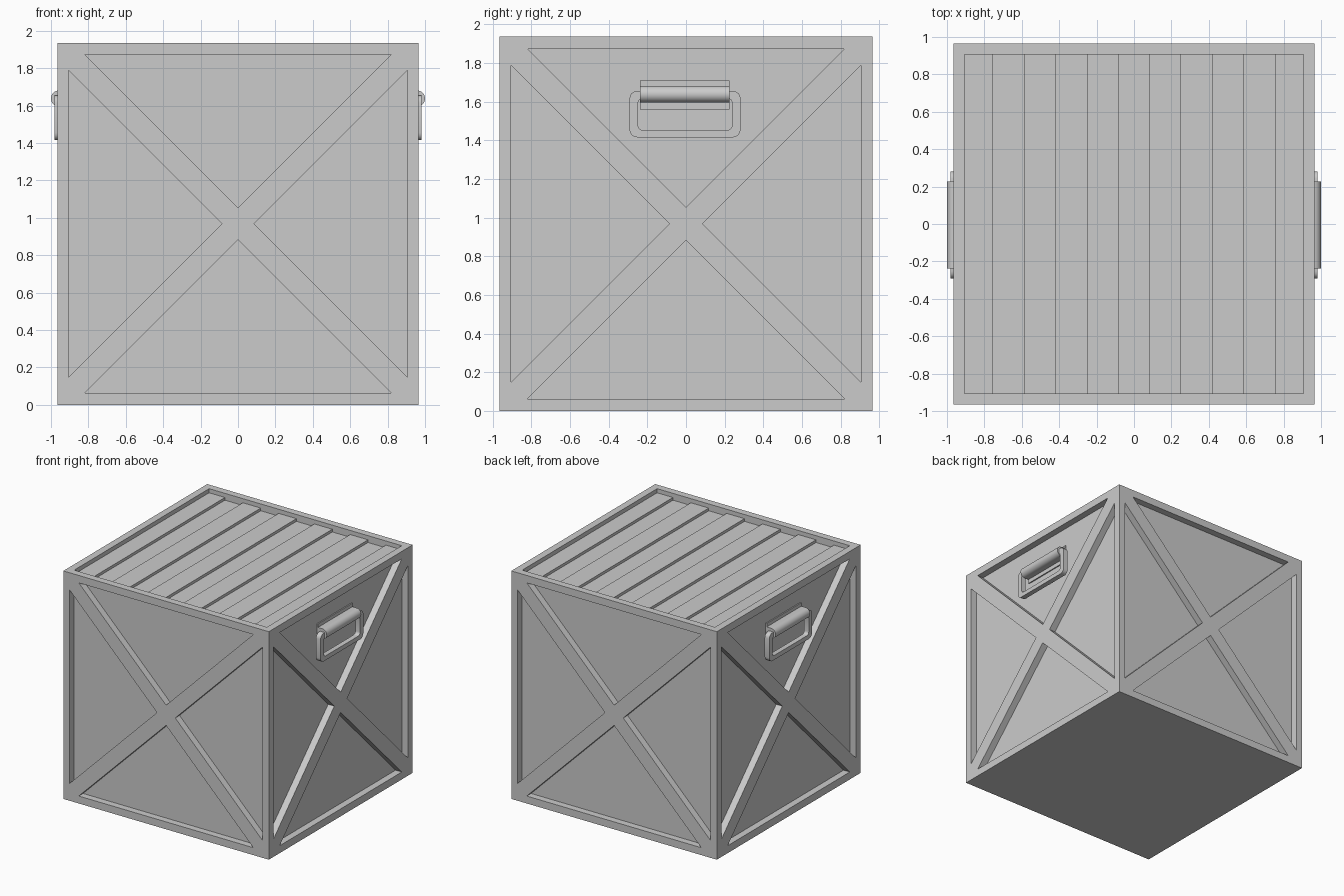
import bpy, bmesh, math
from mathutils import Matrix, Vector

if "Cube" in bpy.data.objects:
    bpy.data.objects.remove(bpy.data.objects["Cube"])

H = 0.965          # half width of the crate
IN = 0.905         # inner edge of the frame
DEPTH = 0.058      # recess depth
CZ = 0.968         # centre height


def finish(bm, name):
    bmesh.ops.recalc_face_normals(bm, faces=bm.faces)
    me = bpy.data.meshes.new(name)
    bm.to_mesh(me)
    bm.free()
    ob = bpy.data.objects.new(name, me)
    bpy.context.collection.objects.link(ob)
    return ob


def prism(bm, pts, vec):
    """Extrude a closed polygon along a vector."""
    a = [bm.verts.new(p) for p in pts]
    b = [bm.verts.new(Vector(p) + Vector(vec)) for p in pts]
    bm.faces.new(a)
    bm.faces.new(b[::-1])
    for i in range(len(a)):
        j = (i + 1) % len(a)
        bm.faces.new((a[i], a[j], b[j], b[i]))


def box(bm, lo, hi):
    prism(bm, [(lo[0], lo[1], lo[2]), (hi[0], lo[1], lo[2]),
               (hi[0], hi[1], lo[2]), (lo[0], hi[1], lo[2])], (0, 0, hi[2] - lo[2]))


# Crate body
bm = bmesh.new()
box(bm, (-H, -H, 0), (H, H, 2 * CZ))
body = finish(bm, "crate_body")

# Recesses: four triangles per side between the cross braces, plus the lid
bm = bmesh.new()
for side in range(4):
    turn = Matrix.Rotation(side * math.pi / 2, 3, 'Z')
    for k in range(4):
        spin = Matrix.Rotation(k * math.pi / 2, 3, 'Y')
        tri = [(-0.82, -H - 0.1, IN), (0.82, -H - 0.1, IN), (0, -H - 0.1, 0.086)]
        pts = [turn @ (spin @ Vector(p) + Vector((0, 0, CZ))) for p in tri]
        prism(bm, pts, turn @ Vector((0, 0.1 + DEPTH, 0)))
box(bm, (-IN, -IN, 2 * CZ - DEPTH), (IN, IN, 2 * CZ + 0.1))
cutter = finish(bm, "recess_cutter")
cutter.hide_render = True
mod = body.modifiers.new("recesses", 'BOOLEAN')
mod.operation = 'DIFFERENCE'
mod.solver = 'EXACT'
mod.object = cutter
bpy.context.view_layer.objects.active = body
bpy.ops.object.modifier_apply(modifier=mod.name)
bpy.data.objects.remove(cutter)

# Raised lid slats, every other strip
bm = bmesh.new()
for i in range(-5, 6, 2):
    x0 = max(-IN, (i - 0.5) * 0.168)
    x1 = min(IN, (i + 0.5) * 0.168)
    box(bm, (x0, -IN, 2 * CZ - DEPTH - 0.01), (x1, IN, 2 * CZ - 0.035))
finish(bm, "lid_slats")


def rounded(hy, z0, z1, r, x):
    """Rounded rectangle in the YZ plane."""
    pts = []
    zc, hz = (z0 + z1) / 2, (z1 - z0) / 2
    for q, (sy, sz) in enumerate([(1, 1), (-1, 1), (-1, -1), (1, -1)]):
        for s in range(5):
            a = (q + s / 4) * math.pi / 2
            pts.append((x, sy * (hy - r) + r * math.cos(a) - 0.005,
                        zc + sz * (hz - r) + r * math.sin(a)))
    return pts


def handle_ring(bm):
    loops = []
    for x in (0.937, 0.98):
        loops.append([bm.verts.new(p) for p in rounded(0.287, 1.415, 1.655, 0.04, x)])
        loops.append([bm.verts.new(p) for p in rounded(0.243, 1.452, 1.618, 0.025, x)])
    bo, bi, fo, fi = loops
    n = len(bo)
    for i in range(n):
        j = (i + 1) % n
        for u, v in ((bo, bi), (bi, fi), (fi, fo), (fo, bo)):
            bm.faces.new((u[i], u[j], v[j], v[i]))


def handle_mount(bm):
    # flat flanges with a rounded saddle wrapped over the ring's top bar
    zc, xc, r = 1.638, 0.957, 0.043
    prof = [(0.9, 1.56), (0.917, 1.56), (0.917, zc - r)]
    prof += [(xc + r * math.cos(a), zc + r * math.sin(a))
             for a in [math.pi * (k / 12 - 0.5) for k in range(13)]]
    prof += [(0.917, zc + r), (0.917, 1.71), (0.9, 1.71)]
    prism(bm, [(x, -0.237, z) for x, z in prof], (0, 0.463, 0))


# Handles on both sides
for sign, label in ((1, "right"), (-1, "left")):
    for part, build in (("handle_ring", handle_ring), ("handle_mount", handle_mount)):
        bm = bmesh.new()
        build(bm)
        bmesh.ops.scale(bm, vec=(sign, 1, 1), verts=bm.verts)
        ob = finish(bm, f"{part}_{label}")
        bpy.ops.object.select_all(action='DESELECT')
        ob.select_set(True)
        bpy.context.view_layer.objects.active = ob
        bpy.ops.object.shade_smooth_by_angle(angle=math.radians(35))
